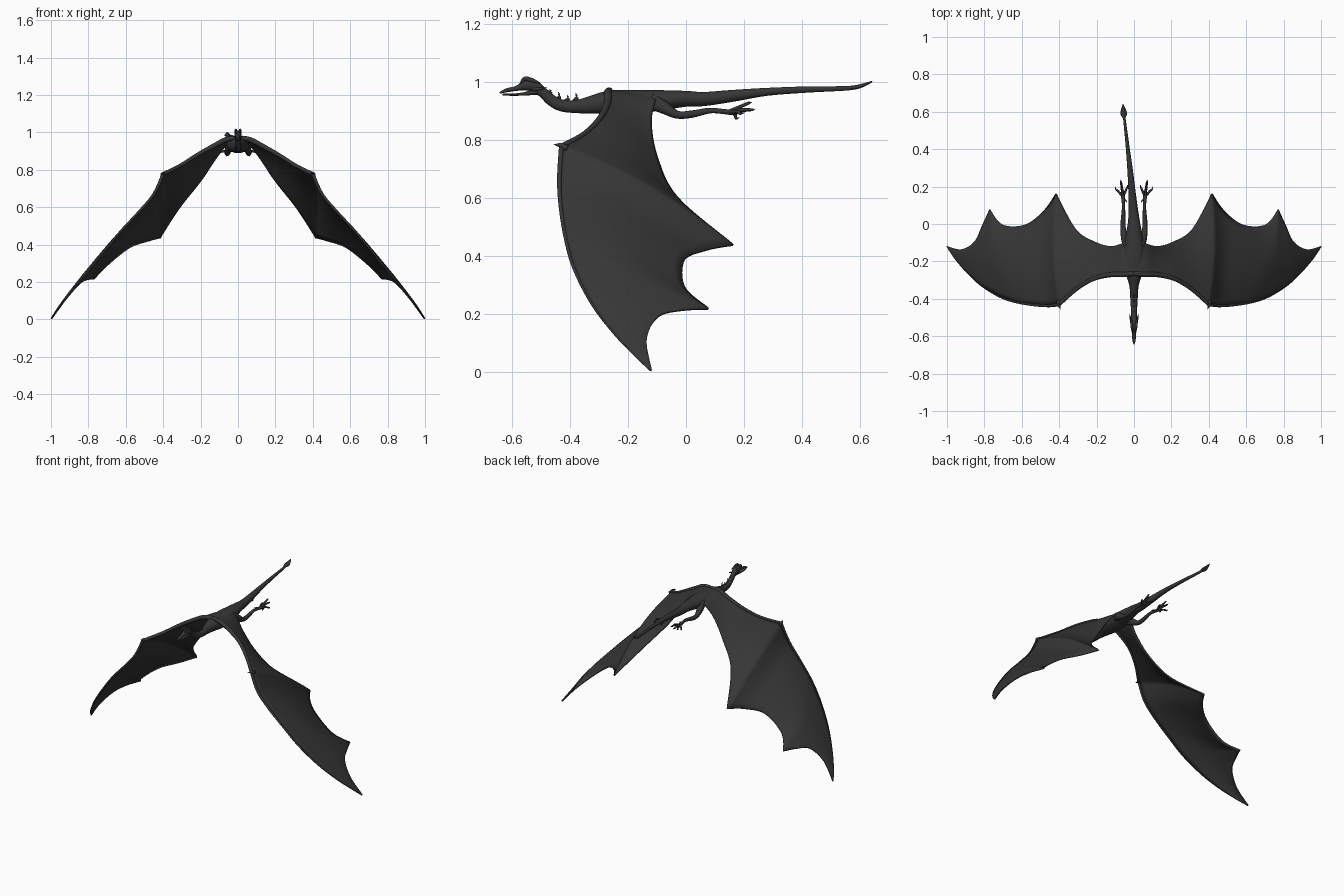
import bpy, bmesh, math
from mathutils import Vector

hide = bpy.data.materials.new("charcoal hide")
hide.diffuse_color = (0.037, 0.037, 0.037, 1)


def smooth_path(pts, n):
    """Catmull-Rom interpolation of tuples of any length."""
    p = [pts[0]] + list(pts) + [pts[-1]]
    out = []
    for i in range(1, len(p) - 2):
        for k in range(n):
            t = k / n
            out.append([0.5 * (2*b + (c-a)*t + (2*a-5*b+4*c-d)*t*t + (3*b-a-3*c+d)*t**3)
                        for a, b, c, d in zip(p[i-1], p[i], p[i+1], p[i+2])])
    out.append(list(pts[-1]))
    return out


def finish(name, bm, mirror=False, thick=0):
    bmesh.ops.recalc_face_normals(bm, faces=bm.faces)
    me = bpy.data.meshes.new(name)
    bm.to_mesh(me)
    bm.free()
    ob = bpy.data.objects.new(name, me)
    bpy.context.collection.objects.link(ob)
    me.materials.append(hide)
    for f in me.polygons:
        f.use_smooth = True
    if thick:
        s = ob.modifiers.new("thickness", 'SOLIDIFY')
        s.thickness, s.offset = thick, 0
    if mirror:
        ob.modifiers.new("mirror", 'MIRROR')
    return ob


def tube(name, pts, mirror=False, n=5, sides=14):
    """Sweep an ellipse along points (x, y, z, half width, half height)."""
    path = smooth_path(pts, n)
    bm, rings = bmesh.new(), []
    for i, q in enumerate(path):
        a, b = path[max(i-1, 0)], path[min(i+1, len(path)-1)]
        tan = (Vector(b[:3]) - Vector(a[:3])).normalized()
        side = tan.cross(Vector((0, 0, 1))).normalized()
        up = side.cross(tan)
        rings.append([bm.verts.new(Vector(q[:3])
                      + side * math.cos(2*math.pi*k/sides) * max(q[3], .0008)
                      + up * math.sin(2*math.pi*k/sides) * max(q[4], .0008)) for k in range(sides)])
    for r, s in zip(rings, rings[1:]):
        for k in range(sides):
            bm.faces.new((r[k], r[(k+1) % sides], s[(k+1) % sides], s[k]))
    bm.faces.new(rings[0])
    bm.faces.new(rings[-1])
    return finish(name, bm, mirror)


# Neck, torso and tail in one sweep
tube("body", [(0, -.53, .983, .015, .016), (0, -.495, .965, .015, .018), (0, -.465, .938, .016, .02),
              (0, -.43, .92, .018, .021), (0, -.38, .916, .021, .023), (0, -.33, .922, .025, .031),
              (0, -.27, .93, .043, .041), (0, -.2, .932, .062, .043), (0, -.1, .937, .052, .037),
              (0, 0, .943, .034, .028), (-.003, .06, .942, .027, .025), (-.01, .16, .953, .02, .021),
              (-.02, .28, .967, .015, .014), (-.035, .42, .975, .01, .011),
              (-.05, .55, .979, .007, .008), (-.055, .6, .986, .006, .007), (-.058, .64, 1.0, .001, .002)])
tube("tail_blade", [(-.052, .56, .98, .004, .005), (-.055, .59, .984, .018, .007),
                    (-.057, .615, .991, .012, .006), (-.059, .643, 1.003, .001, .002)])

# Head
tube("upper_jaw", [(0, -.643, .963, .003, .003), (0, -.62, .972, .009, .007), (0, -.585, .979, .011, .009),
                   (0, -.55, .99, .018, .019), (0, -.52, .985, .019, .02), (0, -.49, .966, .012, .013)])
tube("lower_jaw", [(0, -.633, .958, .003, .003), (0, -.6, .957, .008, .004),
                   (0, -.56, .96, .011, .006), (0, -.515, .968, .015, .012)])
tube("brow_ridge", [(.009, -.572, .995, .003, .003), (.011, -.558, 1.012, .006, .007),
                    (.013, -.535, 1.008, .007, .008), (.016, -.505, .998, .002, .002)], True)
tube("cheek_horn", [(.014, -.53, .975, .006, .006), (.02, -.5, .978, .004, .004), (.024, -.48, .983, 0, 0)], True)

# Spines along the neck
for i, (y, z, h) in enumerate([(-.475, .955, .022), (-.445, .935, .032), (-.415, .932, .024), (-.385, .933, .03)]):
    tube(f"neck_spine_{i+1}", [(0, y, z, .005, .01), (0, y+.008, z+h*.5, .003, .006), (0, y+.004, z+h, 0, 0)], n=3, sides=8)

# Wing: three panels, each spanning a leading and a trailing edge
lead = [[(0, -.265, .97), (.06, -.27, .963), (.13, -.272, .928), (.22, -.295, .878), (.31, -.35, .822), (.4, -.43, .778)],
        [(.4, -.43, .778), (.45, -.437, .67), (.53, -.433, .575), (.63, -.417, .468), (.72, -.387, .358)],
        [(.72, -.387, .358), (.82, -.325, .235), (.9, -.25, .135), (.96, -.18, .06), (.998, -.122, .004)]]
trail = [[(0, -.1, .96), (.06, -.105, .935), (.12, -.12, .86), (.2, -.1, .74), (.31, -.03, .6), (.415, .163, .437)],
         [(.415, .163, .437), (.48, .07, .42), (.58, -.005, .385), (.7, -.005, .29), (.77, .078, .217)],
         [(.77, .078, .217), (.81, -.01, .213), (.85, -.095, .19), (.92, -.137, .11), (.998, -.119, .004)]]
bm, cols, ROWS = bmesh.new(), [], 14
for L, T in zip(lead, trail):
    pairs = list(zip(smooth_path(L, 6), smooth_path(T, 6)))
    for a, b in pairs[1 if cols else 0:]:
        a, b = Vector(a), Vector(b)
        swell = Vector((.5, 0, .85)) * (b - a).length * .06 * min(1, a.x / .2)
        cols.append([bm.verts.new(a.lerp(b, k/ROWS) + swell * math.sin(math.pi*k/ROWS)) for k in range(ROWS+1)])
for c, d in zip(cols, cols[1:]):
    for k in range(ROWS):
        bm.faces.new((c[k], d[k], d[k+1], c[k+1]))
finish("wing_membrane", bm, True, .009)

# Bones along the leading edge, and the wrist claw
tube("wing_arm", [(*p, r, r) for p, r in zip(lead[0], (.012, .014, .013, .011, .01, .01))], True)
edge = lead[1] + lead[2][1:]
tube("wing_finger", [(*p, .009 - .0008*i, .009 - .0008*i) for i, p in enumerate(edge)], True)
tube("wrist_claw", [(.405, -.41, .772, .011, .011), (.401, -.435, .782, .008, .008), (.392, -.457, .785, 0, 0)], True)

# Hind legs trailing backwards, with splayed toes
tube("hind_leg", [(.035, -.12, .935, .022, .028), (.05, -.075, .912, .02, .022), (.057, -.03, .888, .014, .014),
                  (.058, .02, .89, .013, .013), (.056, .08, .902, .009, .01), (.057, .12, .9, .009, .009),
                  (.06, .165, .895, .012, .009), (.062, .18, .895, .004, .004)], True)
for i, (x, y, z) in enumerate([(.035, .212, .9), (.07, .238, .905), (.098, .2, .892), (.066, .228, .928), (.06, .185, .876)]):
    tube(f"toe_{i+1}", [(.059, .145, .897, .007, .007), ((.059+x)/2 + (x-.059)*.15, (.15+y)/2, (.897+z)/2 + .004, .006, .006),
                        (x, y-.012, z, .004, .005), (x, y, z+.002, 0, 0)], True, n=4, sides=8)
tube("dewclaw", [(.056, .135, .9, .006, .006), (.044, .125, .902, .004, .004), (.037, .112, .904, 0, 0)], True, n=4, sides=8)
